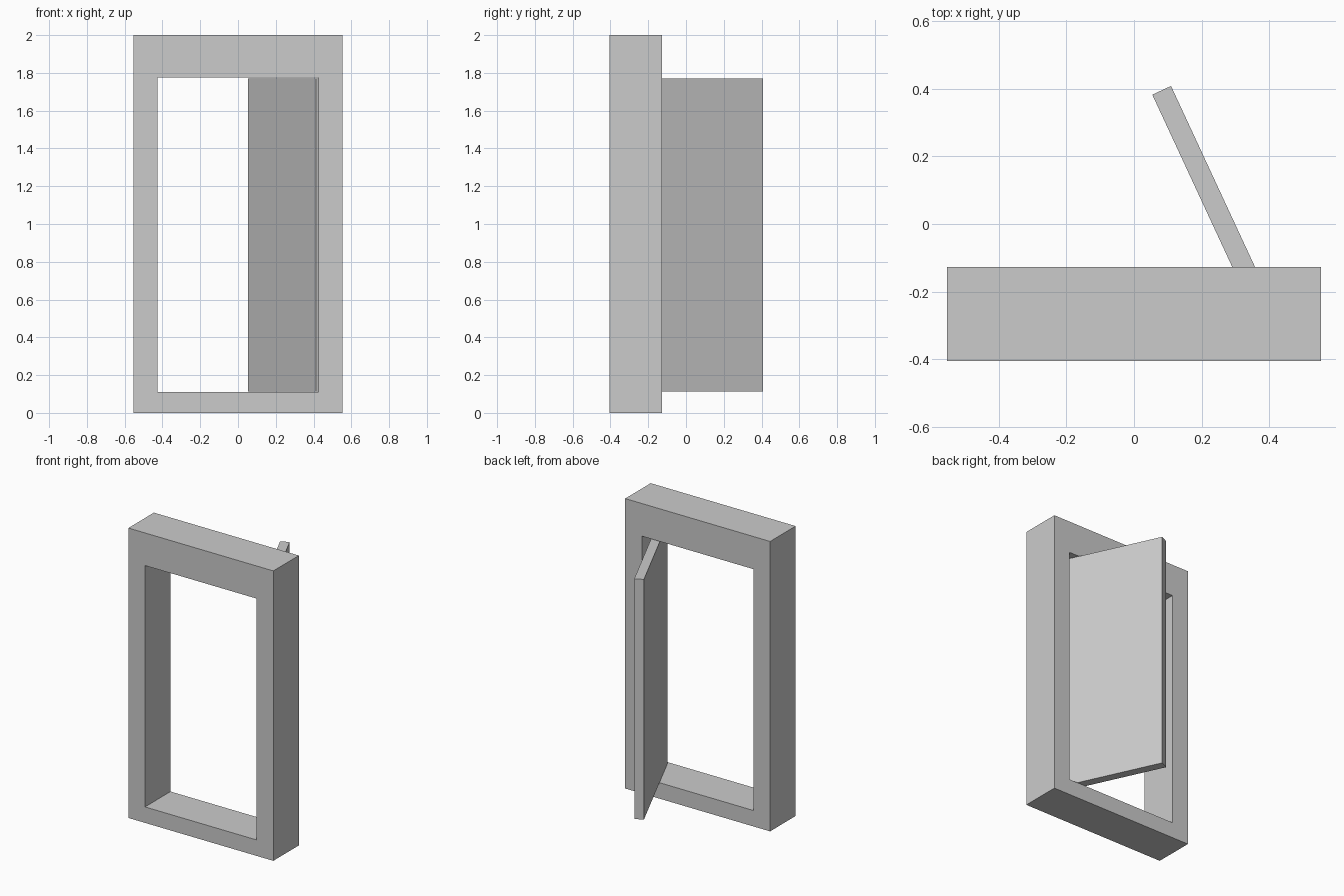
import bpy, bmesh
from mathutils import Vector

if "Cube" in bpy.data.objects:
    bpy.data.objects.remove(bpy.data.objects["Cube"])

FRONT, BACK = -0.405, -0.127


def finish(name, bm):
    bmesh.ops.recalc_face_normals(bm, faces=bm.faces[:])
    mesh = bpy.data.meshes.new(name)
    bm.to_mesh(mesh)
    bm.free()
    obj = bpy.data.objects.new(name, mesh)
    bpy.context.collection.objects.link(obj)
    return obj


def extrude(bm, faces, offset):
    ret = bmesh.ops.extrude_face_region(bm, geom=faces, use_keep_orig=True)
    verts = [g for g in ret["geom"] if isinstance(g, bmesh.types.BMVert)]
    bmesh.ops.translate(bm, verts=verts, vec=offset)


def rectangle(bm, x, z0, z1):
    return [bm.verts.new((px, FRONT, pz))
            for px, pz in ((-x, z0), (x, z0), (x, z1), (-x, z1))]


# Door frame: rectangular ring with a taller head than sill
bm = bmesh.new()
outer = rectangle(bm, 0.553, 0.0, 2.0)
inner = rectangle(bm, 0.426, 0.11, 1.775)
ring = []
for i in range(4):
    j = (i + 1) % 4
    ring.append(bm.faces.new((outer[i], outer[j], inner[j], inner[i])))
extrude(bm, ring, (0, BACK - FRONT, 0))
finish("door_frame", bm)

# Door leaf: slab swung open, hinge edge set into the right jamb
free = Vector((0.054, 0.382, 0.113))
along = Vector((0.421, -0.907, 0)).normalized() * 0.85
across = Vector((0.907, 0.421, 0)).normalized() * 0.061
bm = bmesh.new()
base = bm.faces.new([bm.verts.new(p) for p in
                     (free, free + along, free + along + across, free + across)])
extrude(bm, [base], (0, 0, 1.657))
finish("door_leaf", bm)
